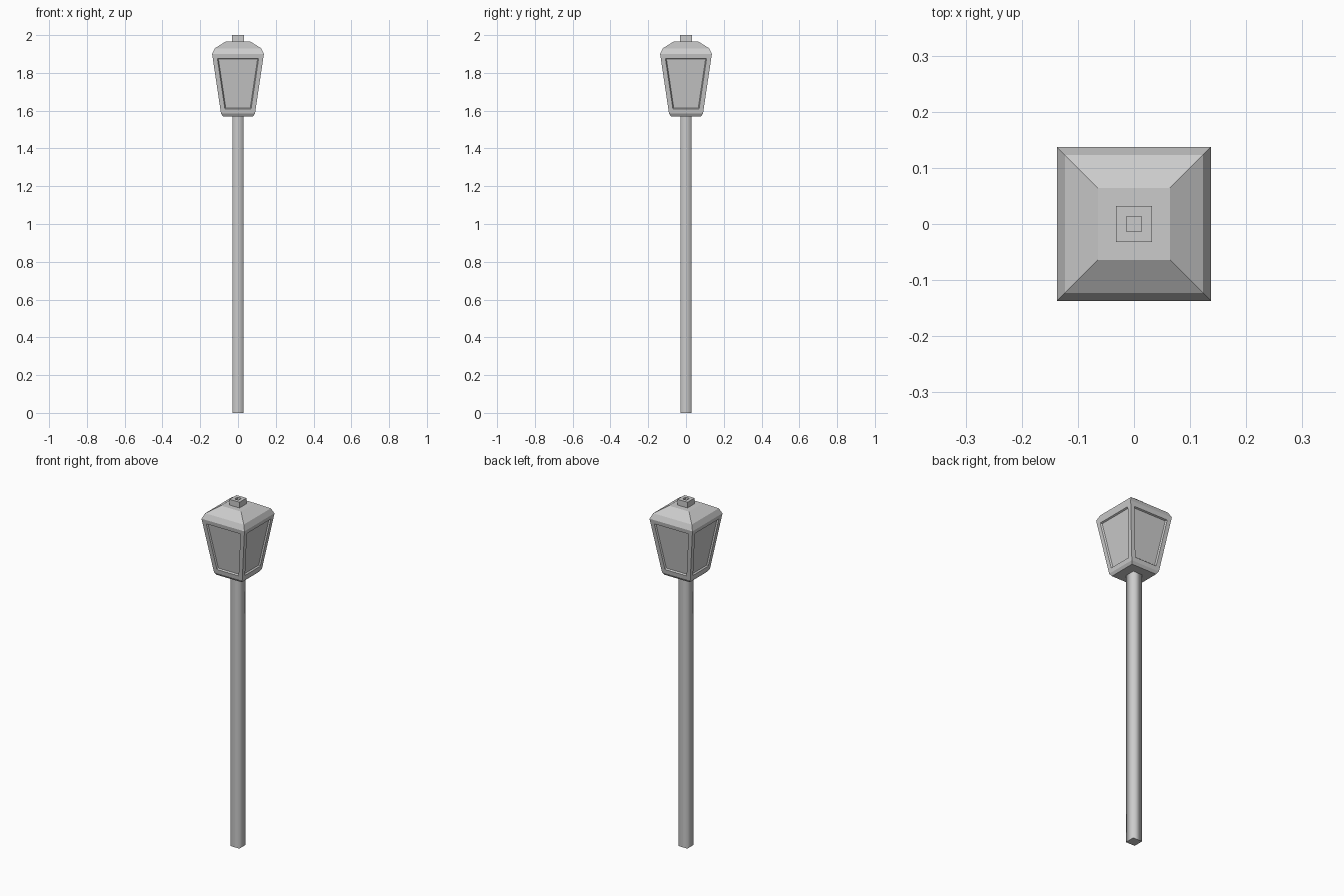
import bpy
import bmesh

cube = bpy.data.objects.get("Cube")
if cube:
    bpy.data.objects.remove(cube, do_unlink=True)

# Single painted-metal colour
GREY = (0.6, 0.6, 0.6, 1.0)
metal = bpy.data.materials.new("light grey")
metal.use_nodes = True
metal.diffuse_color = GREY
metal.node_tree.nodes["Principled BSDF"].inputs["Base Color"].default_value = GREY


def square_stack(name, levels, detail=None):
    """Skin a closed shell over square rings given as (half width, height)."""
    bm = bmesh.new()
    rings = []
    for half, z in levels:
        corners = ((-1, -1), (1, -1), (1, 1), (-1, 1))
        rings.append([bm.verts.new((sx * half, sy * half, z)) for sx, sy in corners])
    bands = []
    for low, high in zip(rings, rings[1:]):
        bands.append([bm.faces.new((low[i], low[(i + 1) % 4], high[(i + 1) % 4], high[i]))
                      for i in range(4)])
    bm.faces.new(rings[0][::-1])
    bm.faces.new(rings[-1])
    bmesh.ops.recalc_face_normals(bm, faces=bm.faces[:])
    if detail:
        detail(bm, bands)
    mesh = bpy.data.meshes.new(name)
    bm.to_mesh(mesh)
    bm.free()
    mesh.materials.append(metal)
    obj = bpy.data.objects.new(name, mesh)
    bpy.context.collection.objects.link(obj)
    return obj


def sink_panes(bm, bands):
    """Frame the four tall sides and sink a pane into each."""
    panes = bands[1]
    bmesh.ops.inset_individual(bm, faces=panes, thickness=0.024, use_even_offset=True)
    bmesh.ops.inset_individual(bm, faces=panes, thickness=0.005, depth=-0.008,
                               use_even_offset=True)


def soften_sides(bm, bands):
    """Smooth the long sides, keeping both ends crisp."""
    for face in bands[0]:
        face.smooth = True
    for edge in bm.edges:
        if abs(edge.verts[0].co.z - edge.verts[1].co.z) < 0.001:
            edge.smooth = False


# Post
square_stack("post", [(0.029, 0), (0.029, 1.58)], soften_sides)

# Lantern: chamfered base, flared sides with panes, two-pitch roof
square_stack("lantern", [(0.08, 1.57), (0.09, 1.585), (0.137, 1.90),
                         (0.123, 1.93), (0.064, 1.967)], sink_panes)

# Hollow square cap on the roof
square_stack("roof_cap", [(0.032, 1.96), (0.032, 2.0), (0.013, 2.0), (0.013, 1.985)])
